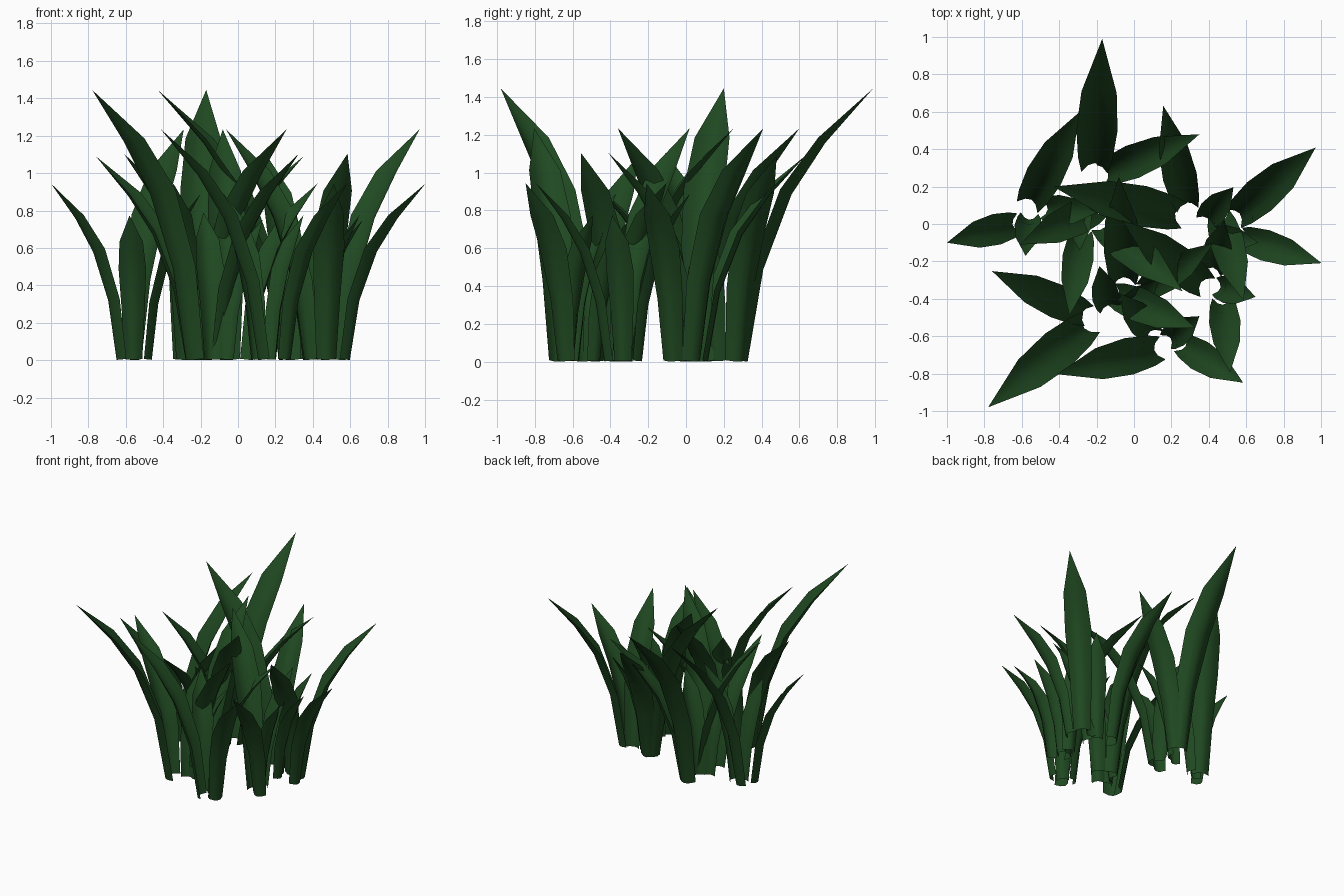
import bpy, bmesh
from math import radians
from mathutils import Vector, Matrix

if "Cube" in bpy.data.objects:
    bpy.data.objects.remove(bpy.data.objects["Cube"])

green = bpy.data.materials.new("leaf_green")
green.diffuse_color = (0.014, 0.066, 0.015, 1)
green.use_nodes = True
green.node_tree.nodes["Principled BSDF"].inputs["Base Color"].default_value = green.diffuse_color

# Leaf profile: height fraction, outward lean fraction, half width, cup depth
PROFILE = [(0, 0, 0.07, 0.75), (0.34, 0.115, 0.092, 0.65), (0.62, 0.335, 0.11, 0.55),
           (0.81, 0.61, 0.094, 0.45), (1, 1, 0, 0)]
# Blades of one tuft: base x, base y, tip x, tip y, tip height
BLADES = [
    (-0.21, 0.30, -0.17, 0.99, 1.456),
    (-0.17, 0.00, 0.26, -0.36, 1.245),
    (-0.56, 0.11, -0.29, 0.60, 1.245),
    (-0.16, 0.27, 0.35, 0.48, 1.10),
    (-0.19, 0.085, -0.61, -0.11, 1.115),
    (-0.63, 0.00, -1.00, -0.10, 0.955),
    (-0.28, -0.05, -0.345, -0.49, 0.955),
    (-0.56, 0.04, -0.58, -0.17, 0.785),
    (-0.30, 0.11, -0.29, -0.14, 0.76),
    (-0.22, 0.16, -0.02, 0.04, 0.80),
    (-0.48, 0.08, -0.20, 0.06, 0.90),
]
PIVOT = Vector((-0.17, 0.99, 0))


def add_blade(bm, bx, by, tx, ty, h):
    """Channel-shaped leaf bending outward to a point."""
    base, tip = Vector((bx, by, 0.015)), Vector((tx, ty, h))
    flat = Vector((tx - bx, ty - by, 0))
    out = flat.normalized()
    side = Vector((-out.y, out.x, 0))
    scale = (h / 1.45) ** 0.65
    centers = [base + flat * p[1] + Vector((0, 0, (h - base.z) * p[0])) for p in PROFILE]
    rows = []
    for i, (_, _, w, depth) in enumerate(PROFILE[:-1]):
        tangent = (centers[i + 1] - centers[max(i - 1, 0)]).normalized()
        back = side.cross(tangent).normalized()
        if back.dot(out) < 0:
            back = -back
        row = []
        for k in range(-2, 3):
            u = k / 2
            bulge = w * scale * depth * (0.5 - u * u)
            row.append(bm.verts.new(centers[i] + side * (u * w * scale) + back * bulge))
        rows.append(row)
    for a, b in zip(rows, rows[1:]):
        for k in range(4):
            bm.faces.new((a[k + 1], a[k], b[k], b[k + 1]))
    point = bm.verts.new(tip)
    for k in range(4):
        bm.faces.new((rows[-1][k + 1], rows[-1][k], point))


# Shared tuft mesh
bm = bmesh.new()
for blade in BLADES:
    add_blade(bm, *blade)
bmesh.ops.translate(bm, verts=bm.verts, vec=-PIVOT)
low = min(v.co.z for v in bm.verts)
bmesh.ops.translate(bm, verts=bm.verts, vec=(0, 0, -low))
mesh = bpy.data.meshes.new("grass_tuft")
bm.to_mesh(mesh)
bm.free()
mesh.materials.append(green)

# Three turned copies of the tuft
for name, x, y, turn in (("back_tuft", -0.17, 0.99, 0),
                         ("right_tuft", -0.43, 0.20, 80.8),
                         ("front_tuft", -0.78, -0.98, 132.8)):
    tuft = bpy.data.objects.new(name, mesh)
    bpy.context.collection.objects.link(tuft)
    tuft.matrix_world = Matrix.Translation((x, y, 0)) @ Matrix.Rotation(radians(turn), 4, 'Z')

bpy.context.view_layer.objects.active = tuft
tuft.select_set(True)
bpy.ops.object.shade_smooth_by_angle(angle=radians(60))
